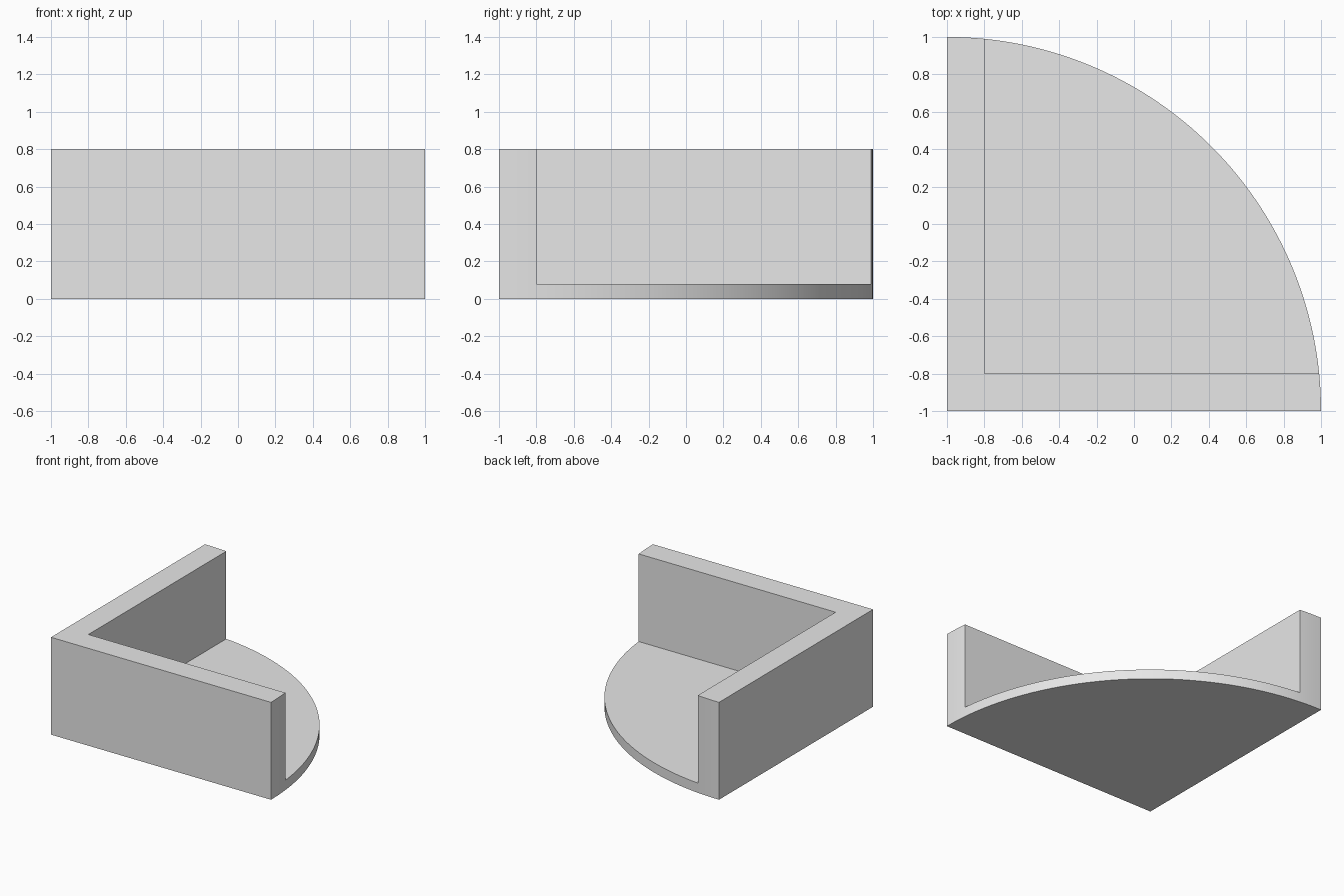
import bpy
import bmesh
from math import asin, cos, sin, pi, radians

cube = bpy.data.objects.get("Cube")
if cube:
    bpy.data.objects.remove(cube, do_unlink=True)

RADIUS, WALL, FLOOR, HEIGHT = 2.0, 0.2, 0.08, 0.8
wall_angle = asin(WALL / RADIUS)

grey = bpy.data.materials.new("light grey")
grey.use_nodes = True
grey.diffuse_color = (0.8, 0.8, 0.8, 1)
grey.node_tree.nodes["Principled BSDF"].inputs["Base Color"].default_value = (0.8, 0.8, 0.8, 1)

bm = bmesh.new()


def arc(start, end, steps):
    """Vertices along the rim, around the outer corner of the walls."""
    angles = [start + (end - start) * i / steps for i in range(steps + 1)]
    return [bm.verts.new((RADIUS * cos(a) - 1, RADIUS * sin(a) - 1, 0)) for a in angles]


def raise_faces(faces, height, keep):
    """Extrude faces upwards and return the new top faces."""
    result = bmesh.ops.extrude_face_region(bm, geom=faces, use_keep_orig=keep)["geom"]
    bmesh.ops.translate(bm, vec=(0, 0, height),
                        verts=[g for g in result if isinstance(g, bmesh.types.BMVert)])
    if not keep:
        bmesh.ops.delete(bm, geom=[f for f in faces if f.is_valid], context="FACES_ONLY")
    return [g for g in result if isinstance(g, bmesh.types.BMFace)]


# Plan: an L of two walls around a quarter-round floor
rim = arc(wall_angle, pi / 2 - wall_angle, 56)
front_end = arc(0, wall_angle, 4)[:-1]
side_end = arc(pi / 2 - wall_angle, pi / 2, 4)[1:]
outer = bm.verts.new((-1, -1, 0))
inner = bm.verts.new((WALL - 1, WALL - 1, 0))
wall_plan = bm.faces.new([outer] + front_end + [rim[0], inner, rim[-1]] + side_end)
floor_plan = bm.faces.new([inner] + rim)

# Floor slab, then the walls above it
tops = raise_faces([wall_plan, floor_plan], FLOOR, True)
wall_top = [f for f in tops if any(abs(v.co.x + 1) + abs(v.co.y + 1) < 0.001 for v in f.verts)]
raise_faces(wall_top, HEIGHT - FLOOR, False)

bmesh.ops.recalc_face_normals(bm, faces=bm.faces)
mesh = bpy.data.meshes.new("quarter_round_corner")
bm.to_mesh(mesh)
bm.free()
mesh.materials.append(grey)
corner = bpy.data.objects.new("quarter_round_corner", mesh)
bpy.context.collection.objects.link(corner)

# Smooth the rim, keep the edges crisp
mesh.shade_smooth()
mesh.set_sharp_from_angle(angle=radians(30))
